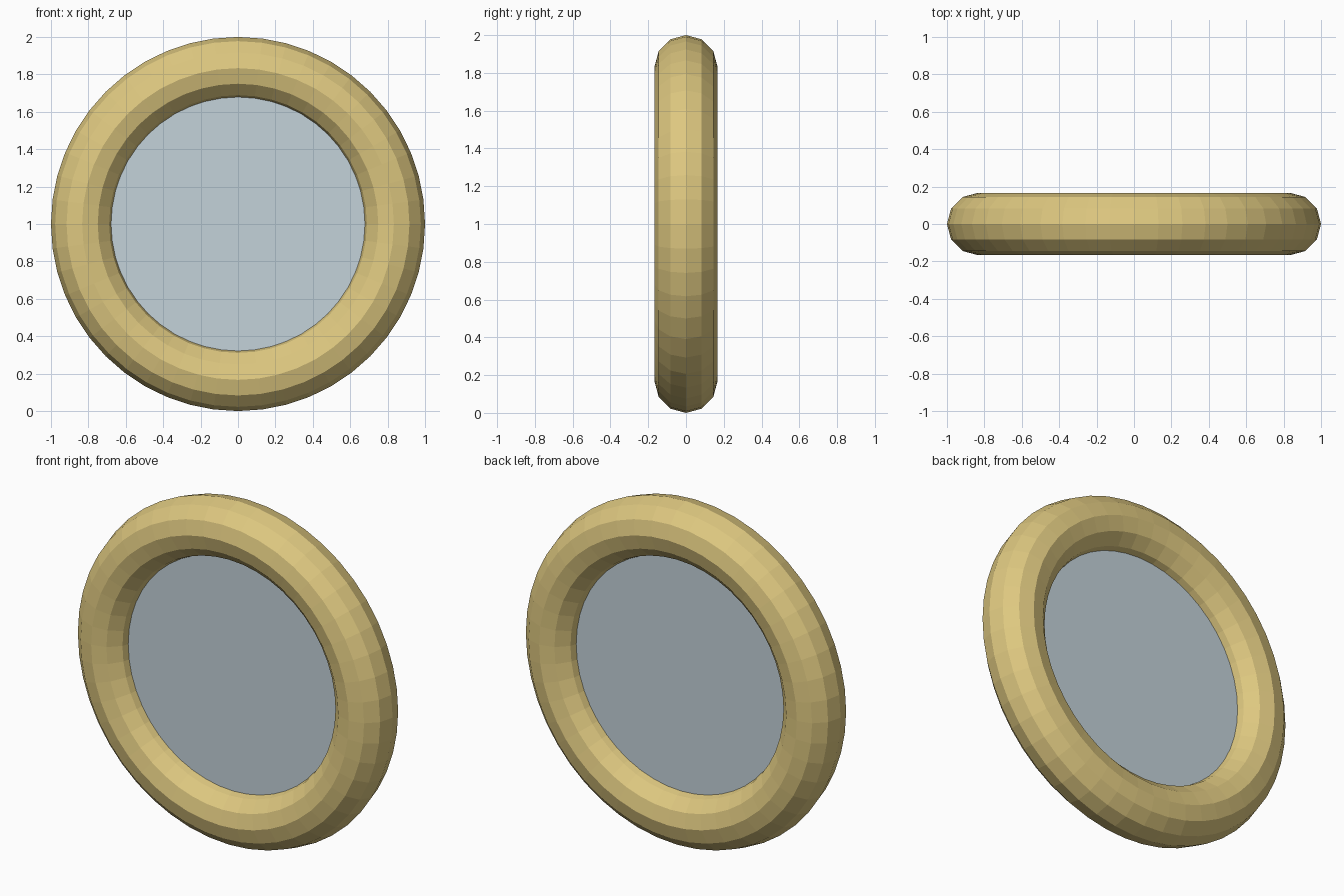
import bpy
import math

cube = bpy.data.objects.get("Cube")
if cube:
    bpy.data.objects.remove(cube, do_unlink=True)

TUBE = 1 / 6            # radius of the frame's tube
RING = 1 - TUBE         # radius of the frame's centre line
PANE_HALF = 0.045       # half thickness of the pane


def material(name, colour):
    mat = bpy.data.materials.new(name)
    mat.use_nodes = True
    mat.diffuse_color = colour
    mat.node_tree.nodes["Principled BSDF"].inputs["Base Color"].default_value = colour
    return mat


def finish(name, mat):
    obj = bpy.context.object
    obj.name = name
    obj.data.name = name
    obj.data.materials.append(mat)
    bpy.ops.object.shade_flat()
    return obj


gold = material("warm gold", (0.73, 0.578, 0.216, 1))
glass = material("pale blue grey", (0.55, 0.645, 0.695, 1))
upright = (math.pi / 2, 0, 0)

# Round faceted frame
bpy.ops.mesh.primitive_torus_add(
    major_segments=48, minor_segments=12, major_radius=RING, minor_radius=TUBE,
    location=(0, 0, 1), rotation=upright)
finish("round_frame", gold)

# Flat pane, its rim tucked into the frame
bpy.ops.mesh.primitive_cylinder_add(
    vertices=48, radius=RING - TUBE + 0.03, depth=2 * PANE_HALF,
    location=(0, 0, 1), rotation=upright)
finish("pane", glass)
